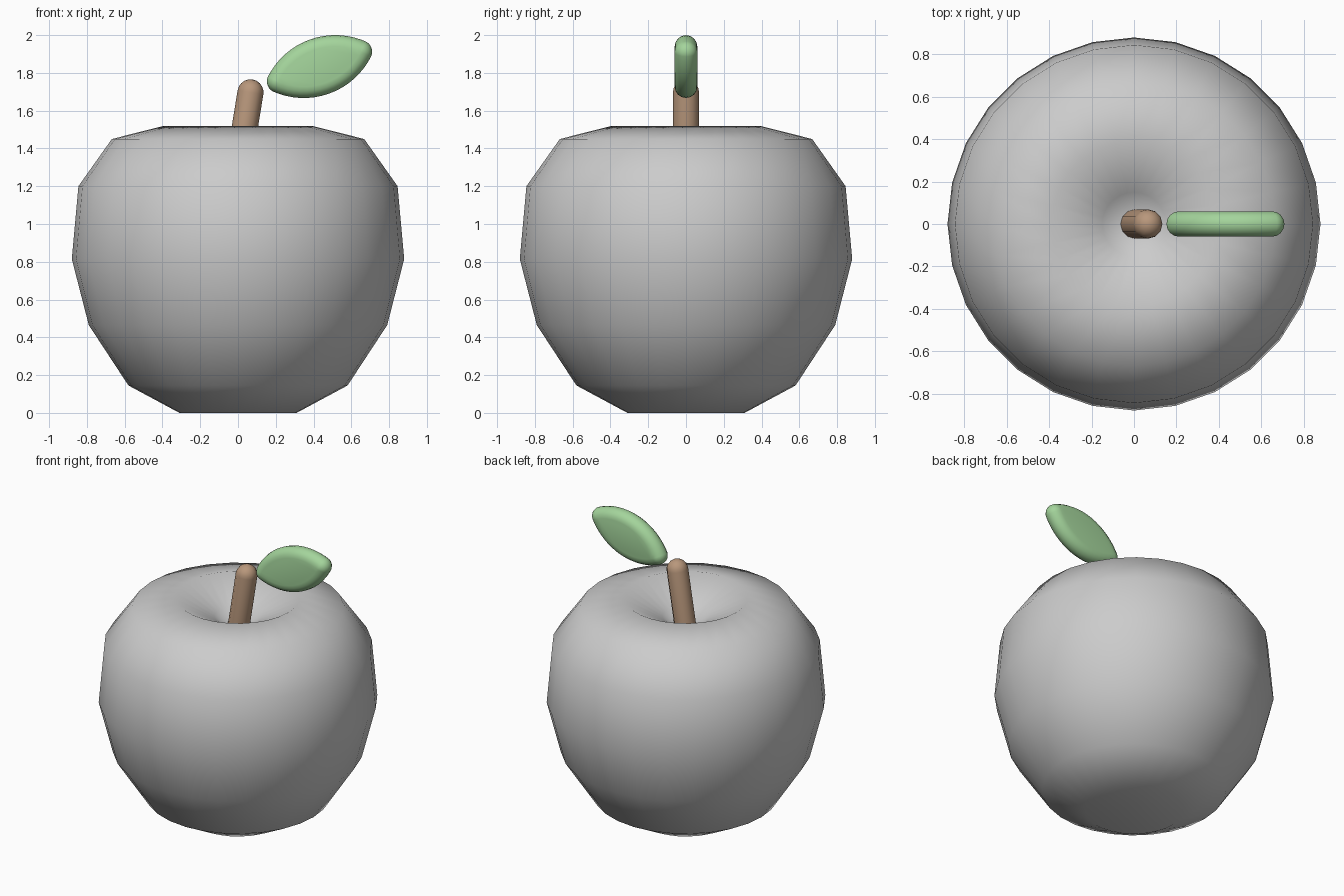
import bpy, bmesh
from math import sin, cos, pi, radians, hypot, asin, atan2
from mathutils import Vector, Matrix

if "Cube" in bpy.data.objects:
    bpy.data.objects.remove(bpy.data.objects["Cube"])


def finish(name, bm, color=None):
    bmesh.ops.remove_doubles(bm, verts=bm.verts, dist=0.0005)
    bmesh.ops.recalc_face_normals(bm, faces=bm.faces)
    for f in bm.faces:
        f.smooth = True
    me = bpy.data.meshes.new(name)
    bm.to_mesh(me)
    bm.free()
    ob = bpy.data.objects.new(name, me)
    bpy.context.collection.objects.link(ob)
    if color:
        mat = bpy.data.materials.new(name + "_color")
        mat.diffuse_color = (*color, 1)
        mat.use_nodes = True
        mat.node_tree.nodes["Principled BSDF"].inputs["Base Color"].default_value = mat.diffuse_color
        me.materials.append(mat)
    return ob


def lathe(profile, sides):
    """Spin an (r, z) profile around z."""
    bm = bmesh.new()
    vs = [bm.verts.new((r, 0, z)) for r, z in profile]
    es = [bm.edges.new(p) for p in zip(vs, vs[1:])]
    bmesh.ops.spin(bm, geom=vs + es, cent=(0, 0, 0), axis=(0, 0, 1),
                   angle=2 * pi, steps=sides, use_merge=False)
    return bm


# Fruit body: faceted lathe with dimples at both ends
finish("apple_body", lathe([
    (0, 0.05), (0.31, 0), (0.58, 0.145), (0.79, 0.465), (0.88, 0.815),
    (0.845, 1.2), (0.668, 1.45), (0.39, 1.52), (0.15, 1.39), (0, 1.29)], 28))

# Stem: leaning rod with a domed tip
base, tip, rad = Vector((0, 0, 1.29)), Vector((0.066, 0, 1.697)), 0.069
length = (tip - base).length
dome = [(rad * cos(a), length + rad * sin(a)) for a in (i * pi / 10 for i in range(6))]
bm = lathe([(0, 0), (rad, 0)] + dome, 12)
lean = Matrix.Rotation(atan2(tip.x, tip.z - base.z), 4, 'Y')
bm.transform(Matrix.Translation(base) @ lean)
finish("stem", bm, (0.48, 0.31, 0.2))

# Leaf: lens outline with a fully rounded rim
a, b, r, sag = Vector((0.213, 1.755)), Vector((0.65, 1.912)), 0.06, 0.092
half = (b - a).length / 2
R = (half ** 2 + sag ** 2) / (2 * sag)
limit = asin(half / R)
N, K = 64, 8
bm = bmesh.new()
rings = []
for k in range(K + 1):
    t = -pi / 2 + pi * k / K
    ring = []
    for i in range(N):
        phi = 2 * pi * i / N
        n = Vector((cos(phi), sin(phi)))
        side = 1 if n.y > 0 else -1
        if abs(n.x) < sin(limit):
            p = R * n - Vector((0, side * (R - sag)))
        else:
            p = Vector((half if n.x > 0 else -half, 0))
        p = p + n * r * cos(t)
        ring.append(bm.verts.new((p.x, r * sin(t), p.y)))
    rings.append(ring)
for lo, hi in zip(rings, rings[1:]):
    for i in range(N):
        j = (i + 1) % N
        bm.faces.new((lo[i], lo[j], hi[j], hi[i]))
bm.faces.new(rings[0])
bm.faces.new(rings[-1])
mid, d = (a + b) / 2, b - a
bm.transform(Matrix.Translation((mid.x, 0, mid.y)) @ Matrix.Rotation(-atan2(d.y, d.x), 4, 'Y'))
finish("leaf", bm, (0.37, 0.66, 0.33))

# Keep only the stem's base rim crisp
for ob in bpy.context.scene.objects:
    ob.select_set(ob.name == "stem")
bpy.context.view_layer.objects.active = bpy.data.objects["stem"]
bpy.ops.object.shade_smooth_by_angle(angle=radians(50))
